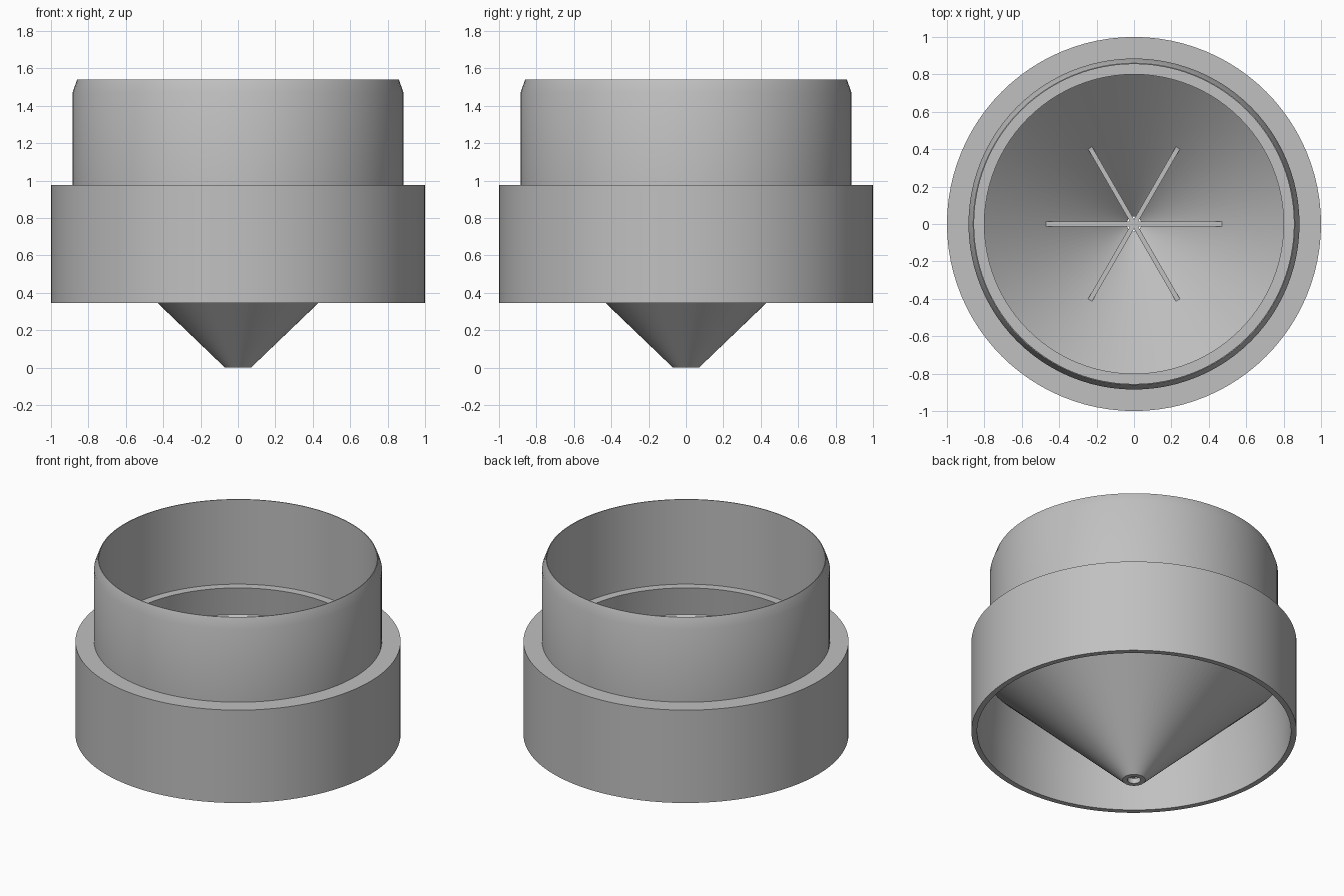
import bpy
import bmesh
from math import pi, radians
from mathutils import Matrix

cube = bpy.data.objects.get("Cube")
if cube:
    bpy.data.objects.remove(cube, do_unlink=True)

# Single plain grey material
grey = bpy.data.materials.new("plain grey")
grey.use_nodes = True
COLOUR = (0.53, 0.53, 0.53, 1)
grey.diffuse_color = COLOUR
grey.node_tree.nodes["Principled BSDF"].inputs["Base Color"].default_value = COLOUR


def add_object(name, bm):
    bmesh.ops.recalc_face_normals(bm, faces=bm.faces)
    mesh = bpy.data.meshes.new(name)
    bm.to_mesh(mesh)
    bm.free()
    mesh.materials.append(grey)
    obj = bpy.data.objects.new(name, mesh)
    bpy.context.collection.objects.link(obj)
    return obj


def lathe(name, profile, steps=96):
    """Revolve a closed (radius, height) profile around z."""
    bm = bmesh.new()
    verts = [bm.verts.new((r, 0, z)) for r, z in profile]
    edges = [bm.edges.new((a, b)) for a, b in zip(verts, verts[1:] + verts[:1])]
    bmesh.ops.spin(bm, geom=verts + edges, angle=2 * pi, steps=steps,
                   axis=(0, 0, 1), cent=(0, 0, 0))
    bmesh.ops.remove_doubles(bm, verts=bm.verts, dist=0.0005)
    obj = add_object(name, bm)
    bpy.ops.object.select_all(action='DESELECT')
    obj.select_set(True)
    bpy.context.view_layer.objects.active = obj
    bpy.ops.object.shade_smooth_by_angle(angle=radians(25))
    return obj


# Neck, skirt and hollow cone as one revolved wall
lathe("funnel_body", [
    (0.86, 1.54), (0.885, 1.47), (0.885, 0.975),    # bevelled neck
    (1.0, 0.975), (1.0, 0.345),                     # skirt outside
    (0.965, 0.345), (0.965, 0.555), (0.94, 0.834),  # skirt inside
    (0.07, 0.0), (0.04, 0.0),                       # cone underside and tip
    (0.04, 0.035), (0.83, 0.77),                    # drain hole and cone inside
    (0.80, 0.965), (0.855, 0.965), (0.855, 1.54),   # ledge and neck bore
])

# Six thin ribs meeting at the centre of the cone
bm = bmesh.new()
for i in range(6):
    side = [bm.verts.new((r, -0.0125, z)) for r, z in
            [(0, 0.04), (0.05, 0.04), (0.47, 0.425), (0.47, 0.435), (0, 0.435)]]
    face = bm.faces.new(side)
    grown = bmesh.ops.extrude_face_region(bm, geom=[face])["geom"]
    far = [v for v in grown if isinstance(v, bmesh.types.BMVert)]
    bmesh.ops.translate(bm, verts=far, vec=(0, 0.025, 0))
    bmesh.ops.rotate(bm, verts=side + far, cent=(0, 0, 0),
                     matrix=Matrix.Rotation(i * pi / 3, 3, 'Z'))
add_object("cone_ribs", bm)
